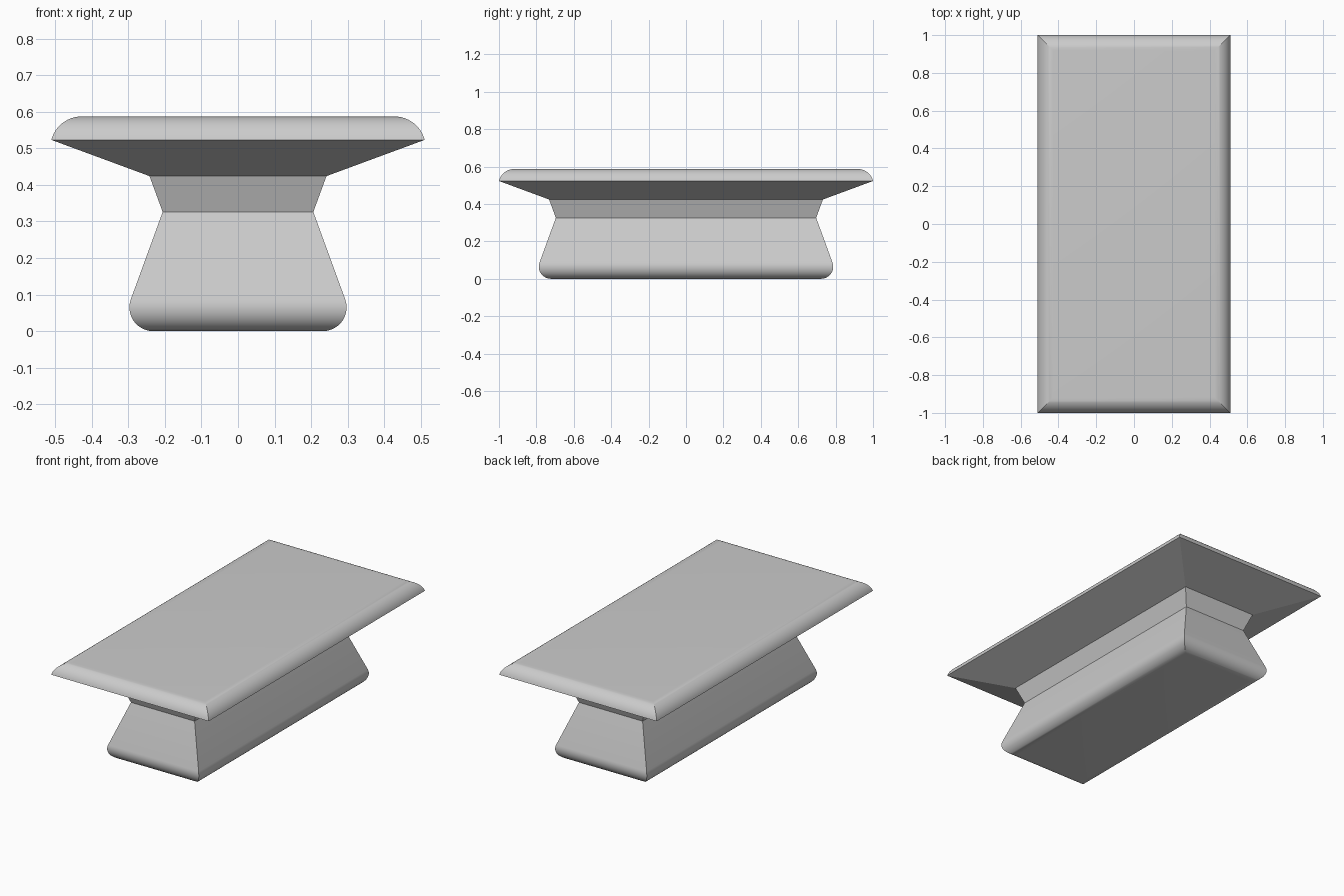
import bpy
import bmesh
from math import sin, cos, radians

cube = bpy.data.objects.get("Cube")
if cube:
    bpy.data.objects.remove(cube, do_unlink=True)

EXTRA_LENGTH = 0.49  # half length minus half width, the same at every height

grey = bpy.data.materials.new("plain grey")
grey.use_nodes = True
colour = (0.6, 0.6, 0.6, 1)
grey.diffuse_color = colour
grey.node_tree.nodes["Principled BSDF"].inputs["Base Color"].default_value = colour


def arc(cx, cz, radius, start, end, steps=12):
    """Points of a rounded edge as (half width, height)."""
    angles = [radians(start + (end - start) * i / steps) for i in range(steps + 1)]
    return [(cx + radius * cos(a), cz + radius * sin(a)) for a in angles]


def mitred_block(name, profile):
    """Sweep a side profile around a rectangle and cap both ends."""
    bm = bmesh.new()
    rings = []
    for w, z in profile:
        d = w + EXTRA_LENGTH
        rings.append([bm.verts.new((sx * w, sy * d, z))
                      for sx, sy in ((-1, -1), (1, -1), (1, 1), (-1, 1))])
    for low, high in zip(rings, rings[1:]):
        for i in range(4):
            j = (i + 1) % 4
            bm.faces.new((low[i], low[j], high[j], high[i]))
    bm.faces.new(rings[0][::-1])
    bm.faces.new(rings[-1])
    bmesh.ops.recalc_face_normals(bm, faces=bm.faces[:])
    mesh = bpy.data.meshes.new(name)
    bm.to_mesh(mesh)
    bm.free()
    mesh.materials.append(grey)
    obj = bpy.data.objects.new(name, mesh)
    bpy.context.collection.objects.link(obj)
    bpy.ops.object.select_all(action="DESELECT")
    obj.select_set(True)
    bpy.context.view_layer.objects.active = obj
    bpy.ops.object.shade_smooth_by_angle(angle=radians(20))
    return obj


# Rounded foot, waist, flared neck, overhang and rounded top edge
foot = arc(0.232, 0.065, 0.065, -90, 20.4)
neck = [(0.206, 0.326), (0.242, 0.424)]
top_edge = arc(0.428, 0.502, 0.085, 14.3, 90)
mitred_block("pedestal_slab", foot + neck + top_edge)
